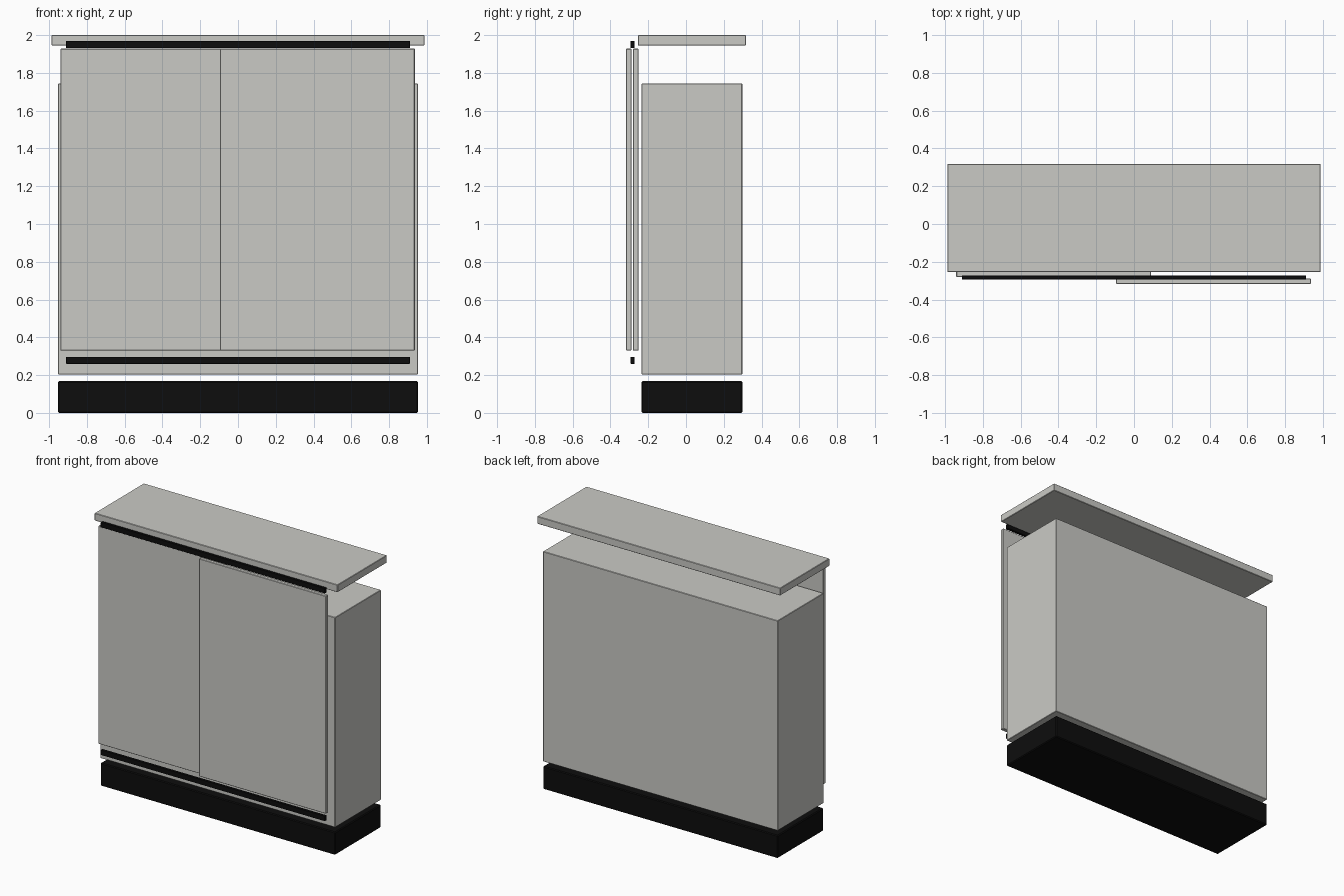
import bpy
import bmesh
from mathutils import Vector

cube = bpy.data.objects.get("Cube")
if cube:
    bpy.data.objects.remove(cube, do_unlink=True)


def make_material(name, colour):
    mat = bpy.data.materials.new(name)
    mat.use_nodes = True
    mat.diffuse_color = colour
    mat.node_tree.nodes["Principled BSDF"].inputs["Base Color"].default_value = colour
    return mat


grey = make_material("warm light grey", (0.59, 0.59, 0.56, 1))
black = make_material("black", (0.004, 0.004, 0.004, 1))


def box(name, xs, ys, zs, mat, bevel=0.003):
    """Box spanning the given ranges, with a fine edge bevel."""
    low, high = (Vector(corner) for corner in zip(xs, ys, zs))
    bm = bmesh.new()
    bmesh.ops.create_cube(bm, size=1)
    bmesh.ops.scale(bm, vec=high - low, verts=bm.verts)
    mesh = bpy.data.meshes.new(name)
    bm.to_mesh(mesh)
    bm.free()
    mesh.materials.append(mat)
    obj = bpy.data.objects.new(name, mesh)
    obj.location = (low + high) / 2
    bpy.context.collection.objects.link(obj)
    mod = obj.modifiers.new("edge", "BEVEL")
    mod.width = bevel
    mod.segments = 1
    return obj


# Plinth, cabinet body and the raised top panel
depth = (-0.235, 0.298)
box("plinth", (-0.953, 0.953), depth, (0, 0.168), black, 0.006)
box("cabinet_body", (-0.953, 0.953), depth, (0.203, 1.744), grey)
box("top_panel", (-0.987, 0.987), (-0.255, 0.317), (1.945, 2), grey)

# Two overlapping sliding doors on separate planes
door_height = (0.33, 1.928)
box("right_door", (-0.94, 0.09), (-0.281, -0.251), door_height, grey)
box("left_door", (-0.095, 0.936), (-0.317, -0.289), door_height, grey)

# Sliding rails above and below the doors
for name, z in (("upper_rail", 1.931), ("lower_rail", 0.26)):
    box(name, (-0.91, 0.91), (-0.293, -0.273), (z, z + 0.037), black, 0.001)
